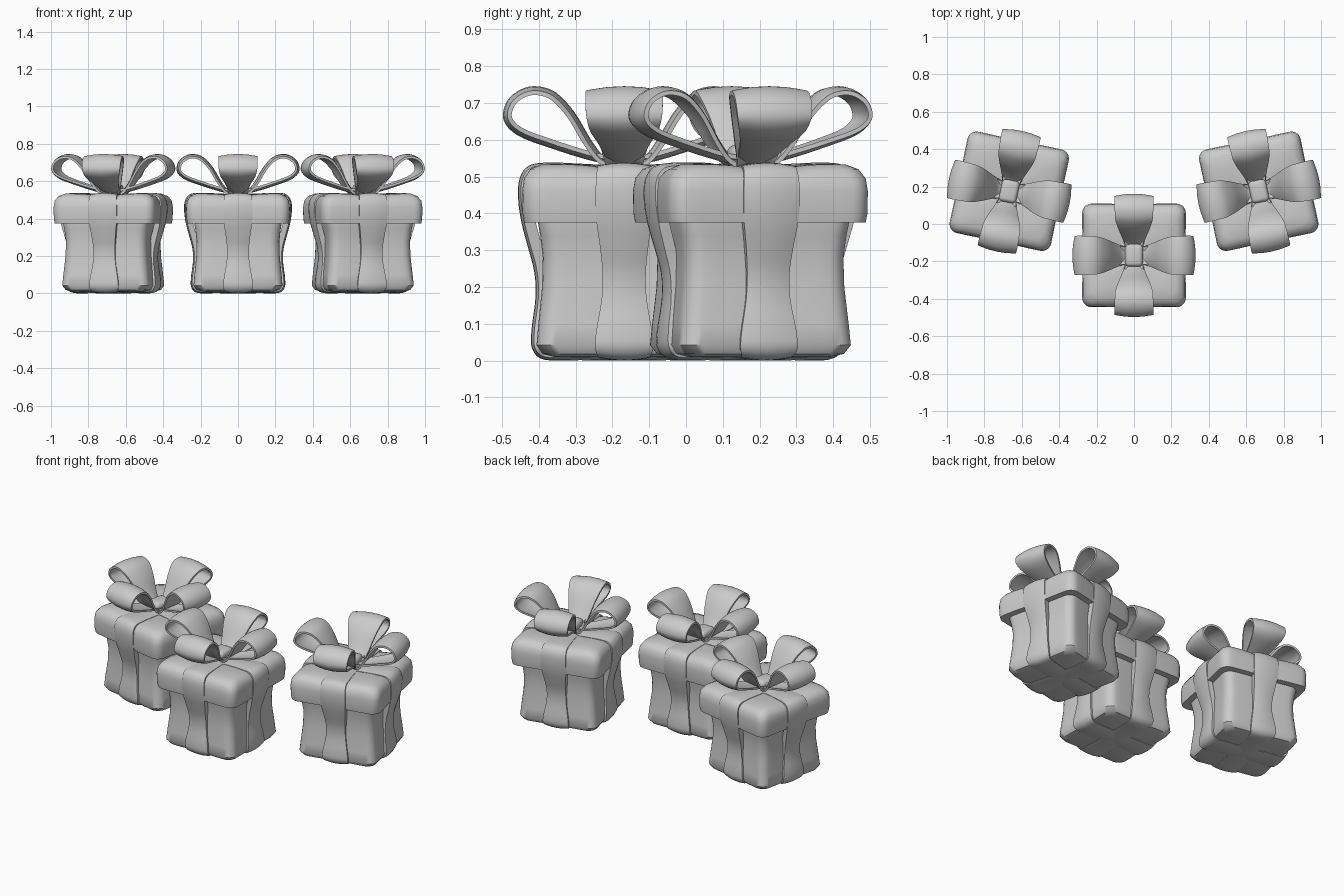
import bpy, bmesh
from math import sin, cos, pi, exp, hypot, radians
from mathutils import Matrix

if "Cube" in bpy.data.objects:
    bpy.data.objects.remove(bpy.data.objects["Cube"])


def finish(bm, name):
    bmesh.ops.remove_doubles(bm, verts=bm.verts, dist=1e-5)
    bmesh.ops.recalc_face_normals(bm, faces=bm.faces)
    mesh = bpy.data.meshes.new(name)
    bm.to_mesh(mesh)
    bm.free()
    return mesh


def spline(pts, closed=False, steps=4):
    """Catmull-Rom through (radius, height, half width) points."""
    n, out = len(pts), []
    for i in range(n if closed else n - 1):
        idx = [i - 1, i, i + 1, i + 2]
        idx = [k % n if closed else min(max(k, 0), n - 1) for k in idx]
        a, b, c, d = (pts[k] for k in idx)
        for s in range(steps):
            t = s / steps
            out.append(tuple(0.5 * (2 * q + (r - p) * t + (2 * p - 5 * q + 4 * r - w) * t * t
                                    + (3 * q - p - 3 * r + w) * t ** 3)
                             for p, q, r, w in zip(a, b, c, d)))
    if not closed:
        out.append(pts[-1])
    return out


def ribbon(name, pts, thick, dome, closed):
    """Sweep a domed strip along a path in the xz plane."""
    path = spline(pts, closed)
    n, bm, rings = len(path), bmesh.new(), []
    ts = [-1, -0.85, -0.45, 0, 0.45, 0.85, 1]
    for i, (x, z, w) in enumerate(path):
        a = path[(i - 1) % n if closed else max(i - 1, 0)]
        b = path[(i + 1) % n if closed else min(i + 1, n - 1)]
        tx, tz = b[0] - a[0], b[1] - a[1]
        ln = hypot(tx, tz)
        nx, nz = tz / ln, -tx / ln
        sec = [(t, -dome * t * t) for t in ts] + [(t, -dome * t * t - thick) for t in reversed(ts)]
        rings.append([bm.verts.new((x + nx * h, w * t, z + nz * h)) for t, h in sec])
    m = len(rings[0])
    for i in range(n if closed else n - 1):
        r, s = rings[i], rings[(i + 1) % n]
        for k in range(m):
            bm.faces.new((r[k], r[(k + 1) % m], s[(k + 1) % m], s[k]))
    if not closed:
        bm.faces.new(rings[0])
        bm.faces.new(rings[-1])
    return finish(bm, name)


def rounded_loft(name, profile, corner, pinch, groove):
    """Loft rounded squares, pressed in where the ribbon crosses."""
    bm, rings = bmesh.new(), []
    for half, z in profile:
        half = max(half, 0.004)
        rc = min(corner, half * 0.4)
        side = half - rc
        ring = []
        for q in range(4):
            pts = [(half, -side + 2 * side * k / 12) for k in range(12)]
            pts += [(side + rc * cos(k * pi / 10), side + rc * sin(k * pi / 10)) for k in range(5)]
            for x, y in pts:
                x -= pinch * (half / profile[3][0]) * exp(-(y / 0.08) ** 2)
                a = q * pi / 2
                px, py = x * cos(a) - y * sin(a), x * sin(a) + y * cos(a)
                dz = groove * exp(-(min(abs(px), abs(py)) / 0.08) ** 2) if z > 0.5 else 0
                ring.append(bm.verts.new((px, py, z - dz)))
        rings.append(ring)
    m = len(rings[0])
    for r, s in zip(rings, rings[1:]):
        for k in range(m):
            bm.faces.new((r[k], r[(k + 1) % m], s[(k + 1) % m], s[k]))
    bm.faces.new(rings[0])
    bm.faces.new(rings[-1])
    return finish(bm, name)


# Box body with a narrow waist
body = rounded_loft("box_body", [
    (0, .012), (.19, .01), (.222, .018), (.238, .042), (.233, .1), (.223, .2),
    (.221, .28), (.228, .34), (.235, .38), (.235, .45), (0, .45)], .05, .006, 0)

# Cushioned lid
lid = rounded_loft("lid", [
    (0, .375), (.272, .375), (.276, .40), (.277, .46), (.272, .495), (.255, .52),
    (.225, .533), (.16, .535), (.08, .532), (0, .528)], .05, .006, .016)

# Ribbon wrapped round the box
half = [(.12, .001, .065), (.215, .002, .07), (.249, .03, .079), (.252, .08, .076),
        (.241, .17, .061), (.244, .24, .059), (.262, .31, .066), (.279, .375, .075),
        (.288, .44, .078), (.284, .495, .076), (.258, .53, .073), (.2, .538, .07), (.1, .534, .06)]
loop = [(0, 0, .062)] + half + [(0, .53, .055)] + [(-x, z, w) for x, z, w in reversed(half)]
band = ribbon("ribbon_band", loop, .03, .008, True)

# One bow loop
bow = ribbon("bow_loop", [
    (.02, .53, .045), (.09, .543, .052), (.2, .577, .07), (.29, .612, .092), (.328, .655, .102),
    (.318, .705, .105), (.28, .737, .105), (.235, .745, .103), (.185, .728, .1), (.135, .675, .085),
    (.09, .6, .066), (.055, .555, .052), (.02, .545, .045)], .012, .012, False)

# Knot
bm = bmesh.new()
bmesh.ops.create_cube(bm, size=1, matrix=Matrix.Translation((0, 0, .555)) @ Matrix.Diagonal((.095, .12, .06, 1)))
bmesh.ops.bevel(bm, geom=bm.edges[:], offset=.022, segments=4, profile=.5, affect='EDGES')
knot = finish(bm, "bow_knot")

# Place three gifts
parts = [(body, 0), (lid, 0), (band, 0), (band, 90), (knot, 0)] + [(bow, a) for a in (0, 90, 180, 270)]
for x, y, turn in ((0, -.168, 0), (-.667, .175, -12), (.667, .175, 12)):
    place = Matrix.Translation((x, y, 0)) @ Matrix.Rotation(radians(turn), 4, 'Z')
    for mesh, angle in parts:
        ob = bpy.data.objects.new(mesh.name, mesh)
        bpy.context.collection.objects.link(ob)
        ob.matrix_world = place @ Matrix.Rotation(radians(angle), 4, 'Z')

# Smooth shading with crisp rims
for mesh in (body, lid, band, bow, knot):
    bpy.ops.object.select_all(action='DESELECT')
    ob = next(o for o in bpy.data.objects if o.data == mesh)
    ob.select_set(True)
    bpy.context.view_layer.objects.active = ob
    bpy.ops.object.shade_smooth_by_angle(angle=radians(40))
